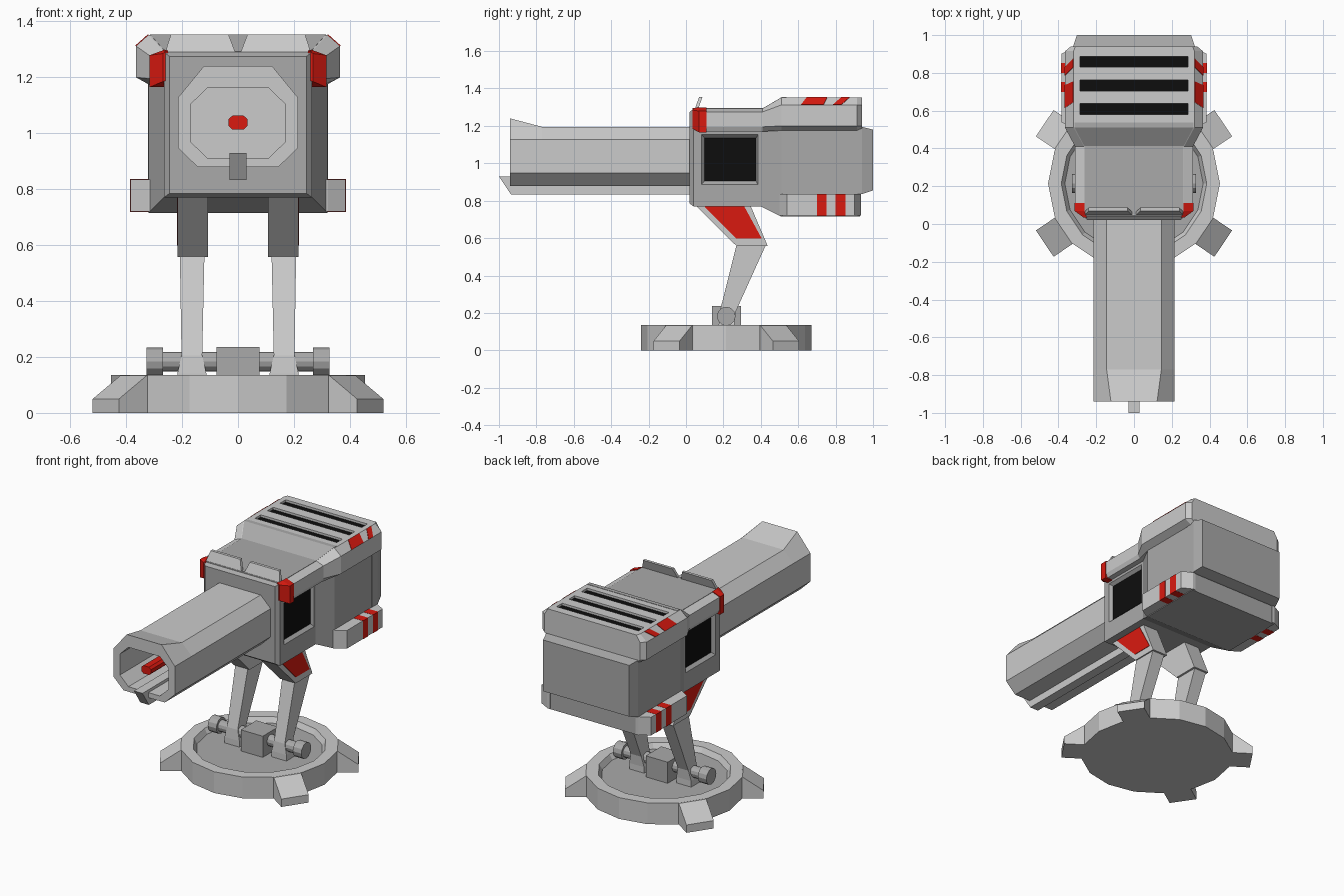
import bpy, bmesh
from math import sin, cos, pi, radians


def material(name, rgb):
    m = bpy.data.materials.new(name)
    m.diffuse_color = (*rgb, 1)
    return m


RED = material("red", (0.7, 0.01, 0.005))
BLACK = material("black", (0.004, 0.004, 0.004))
DARK = material("dark_grey", (0.4, 0.4, 0.4))


def loft(name, rings, mat=None, mirror=False):
    """Skin a list of equal-length point rings and cap both ends."""
    bm = bmesh.new()
    vs = [[bm.verts.new(p) for p in r] for r in rings]
    n = len(rings[0])
    for a, b in zip(vs, vs[1:]):
        for i in range(n):
            j = (i + 1) % n
            bm.faces.new((a[i], a[j], b[j], b[i]))
    bm.faces.new(vs[0][::-1])
    bm.faces.new(vs[-1])
    bmesh.ops.recalc_face_normals(bm, faces=bm.faces)
    me = bpy.data.meshes.new(name)
    bm.to_mesh(me)
    bm.free()
    ob = bpy.data.objects.new(name, me)
    bpy.context.collection.objects.link(ob)
    if mat:
        me.materials.append(mat)
    if mirror:
        ob.modifiers.new("mirror", 'MIRROR')
    return ob


def sym(y, *half):
    """Left-right symmetric section at y from (x, z) points, bottom to top."""
    return [(x, y, z) for x, z in half] + [(-x, y, z) for x, z in reversed(half)]


def prism(name, profile, x0, x1, mat=None, mirror=False):
    """Side profile of (y, z) points extruded along x."""
    return loft(name, [[(x, y, z) for y, z in profile] for x in (x0, x1)], mat, mirror)


def rect(a0, a1, b0, b1):
    return [(a0, b0), (a1, b0), (a1, b1), (a0, b1)]


def circle(r, n, cx=0, cy=0, start=0.0):
    return [(cx + r * cos(start + 2 * pi * i / n), cy + r * sin(start + 2 * pi * i / n))
            for i in range(n)]


def cut(ob, cutter):
    m = ob.modifiers.new("cut", 'BOOLEAN')
    m.operation, m.object, m.solver = 'DIFFERENCE', cutter, 'EXACT'
    cutter.hide_render = True
    cutter.display_type = 'WIRE'


# Base dish with raised rim
CY = 0.215
loft("base_dish", [[(x, y, z) for x, y in circle(r, 16, 0, CY)]
                   for r, z in ((0.455, 0), (0.455, 0.135), (0.385, 0.135), (0.365, 0.1))])
loft("base_floor", [[(x, y, z) for x, y in circle(0.37, 16, 0, CY)]
                    for z in (0.09, 0.102)], DARK)

# Four wedge feet
foot = ((0.40, 0), (0.57, 0), (0.57, 0.05), (0.45, 0.134), (0.40, 0.134))
for k, deg in enumerate((34, 146, 214, 326)):
    c, s = cos(radians(deg)), sin(radians(deg))
    loft(f"base_foot_{k + 1}", [[(r * c - w * s, CY + r * s + w * c, z) for r, z in foot]
                                for w in (-0.084, 0.084)])

# Ankle axle, end caps and centre block
prism("axle", circle(0.035, 12, CY, 0.183), -0.3, 0.3, DARK)
prism("axle_cap", circle(0.05, 12, CY, 0.183), 0.268, 0.328, DARK, True)
prism("axle_block", rect(0.138, 0.293, 0.09, 0.236), -0.077, 0.077, DARK)

# Legs
loft("lower_leg", [[(x, y, z) for x, y in rect(*b)] for z, b in (
    (0.095, (0.113, 0.217, 0.175, 0.258)), (0.14, (0.113, 0.217, 0.175, 0.258)),
    (0.205, (0.128, 0.202, 0.18, 0.265)), (0.57, (0.12, 0.208, 0.272, 0.43)))], None, True)
prism("upper_leg", ((0.04, 0.785), (0.27, 0.558), (0.437, 0.558), (0.34, 0.785)),
      0.107, 0.216, None, True)
prism("upper_leg_panel", ((0.10, 0.768), (0.268, 0.598), (0.405, 0.598), (0.312, 0.768)),
      0.21, 0.219, RED, True)

# Main housing: narrow front, flaring into a larger rear
body = loft("housing", [sym(y, (w, z0), (w, z1)) for y, w, z0, z1 in (
    (0.02, 0.245, 0.785, 1.275), (0.04, 0.265, 0.77, 1.29), (0.07, 0.265, 0.77, 1.25),
    (0.40, 0.265, 0.77, 1.25), (0.51, 0.32, 0.715, 1.25), (0.93, 0.32, 0.715, 1.25))], DARK)
loft("rear_slab", [sym(y, (w, z0), (w, z1)) for y, w, z0, z1 in (
    (0.88, 0.322, 0.835, 1.195), (0.94, 0.322, 0.835, 1.195), (1.0, 0.302, 0.855, 1.18))], DARK)

# Side windows, recessed with bevelled frames
cut(body, loft("window_cutter", [[(x, y, z) for y, z in rect(*b)] for x, b in (
    (0.29, (0.06, 0.395, 0.865, 1.175)), (0.245, (0.1, 0.375, 0.905, 1.135)))], None, True))
prism("window", rect(0.1, 0.375, 0.905, 1.135), 0.235, 0.247, BLACK, True)

# Roof shell with chamfered edges
roof_front = ((0.31, 1.17), (0.31, 1.27), (0.265, 1.293))
low = ((0.30, 1.17), (0.312, 1.195), (0.312, 1.275), (0.265, 1.293))
high = ((0.32, 1.175), (0.365, 1.2), (0.365, 1.312), (0.32, 1.352))
roof = loft("roof", [
    sym(0.045, (0.25, 1.18), (0.262, 1.195), (0.262, 1.275), (0.25, 1.293)),
    sym(0.08, *low), sym(0.41, *low), sym(0.51, *high), sym(0.915, *high),
    sym(0.94, (0.31, 1.175), (0.335, 1.2), (0.335, 1.312), (0.31, 1.352))])
loft("roof_panel", [[(x, y, z) for x, z in ((-w, h), (w, h), (w, h + 0.004), (-w, h + 0.004))]
                    for y, w, h in ((0.05, 0.262, 1.291), (0.412, 0.262, 1.291),
                                    (0.512, 0.315, 1.35), (0.538, 0.315, 1.35))], DARK)

# Roof vents
for k in range(3):
    y = 0.58 + 0.125 * k
    cut(roof, prism(f"vent_cutter_{k + 1}", rect(y, y + 0.057, 1.335, 1.4), -0.287, 0.287))
    prism(f"vent_{k + 1}", rect(y, y + 0.057, 1.325, 1.338), -0.287, 0.287, BLACK)

# Red roof corner blocks
loft("roof_corner", [[(x, y, z) for x, z in sec] for y, sec in (
    (0.035, ((0.25, 1.19), (0.268, 1.185), (0.268, 1.285), (0.25, 1.296))),
    (0.07, ((0.25, 1.165), (0.316, 1.165), (0.316, 1.279), (0.262, 1.299))),
    (0.11, ((0.25, 1.165), (0.316, 1.165), (0.316, 1.279), (0.262, 1.299))))], RED, True)

# Slanted red stripes on the roof chamfer
for k, (a, b, c, d) in enumerate(((0.615, 0.735, 0.755, 0.645), (0.785, 0.83, 0.875, 0.83))):
    loft(f"roof_stripe_{k + 1}", [[(x + o, y, z + o) for x, y, z in (
        (0.365, a, 1.312), (0.365, b, 1.312), (0.32, c, 1.352), (0.32, d, 1.352))]
        for o in (-0.004, 0.002)], RED, True)

# Lower side pods with red stripes
loft("side_pod", [[(x, y, z) for x, y in (
    (0.3, 0.50), (0.32, 0.50), (0.385, 0.54), (0.385, 0.9), (0.32, 0.935), (0.3, 0.935))]
    for z in (0.72, 0.835)], None, True)
for k, y in enumerate((0.7, 0.8)):
    prism(f"pod_stripe_{k + 1}", rect(y, y + 0.052, 0.719, 0.836), 0.32, 0.387, RED, True)

# Raised sight flaps on the roof front
loft("sight_flap", [[(x, y + o, z) for x, y, z in (
    (0.008, 0.045, 1.285), (0.262, 0.045, 1.285), (0.24, 0.07, 1.354), (0.034, 0.07, 1.354))]
    for o in (0, 0.018)], None, True)

# Hollow eight-sided barrel with raised muzzle lip
outer = ((0.145, 0.88), (0.215, 0.948), (0.215, 1.127), (0.145, 1.195))
lip = outer[:3] + ((0.122, 1.24),)
inner = ((0.11, 0.912), (0.17, 0.97), (0.17, 1.103), (0.11, 1.162))
loft("barrel", [sym(0.03, *outer), sym(-0.77, *outer), sym(-0.94, *lip),
                sym(-0.94, *inner), sym(-0.3, *inner)])
prism("barrel_rail", ((-1.0, 0.93), (-0.935, 0.832), (0.03, 0.832), (0.03, 0.93)), -0.03, 0.03)
loft("barrel_core", [sym(y, (0.02, 1.013), (0.034, 1.026), (0.034, 1.05), (0.02, 1.063))
                     for y in (-0.92, -0.29)], RED)
